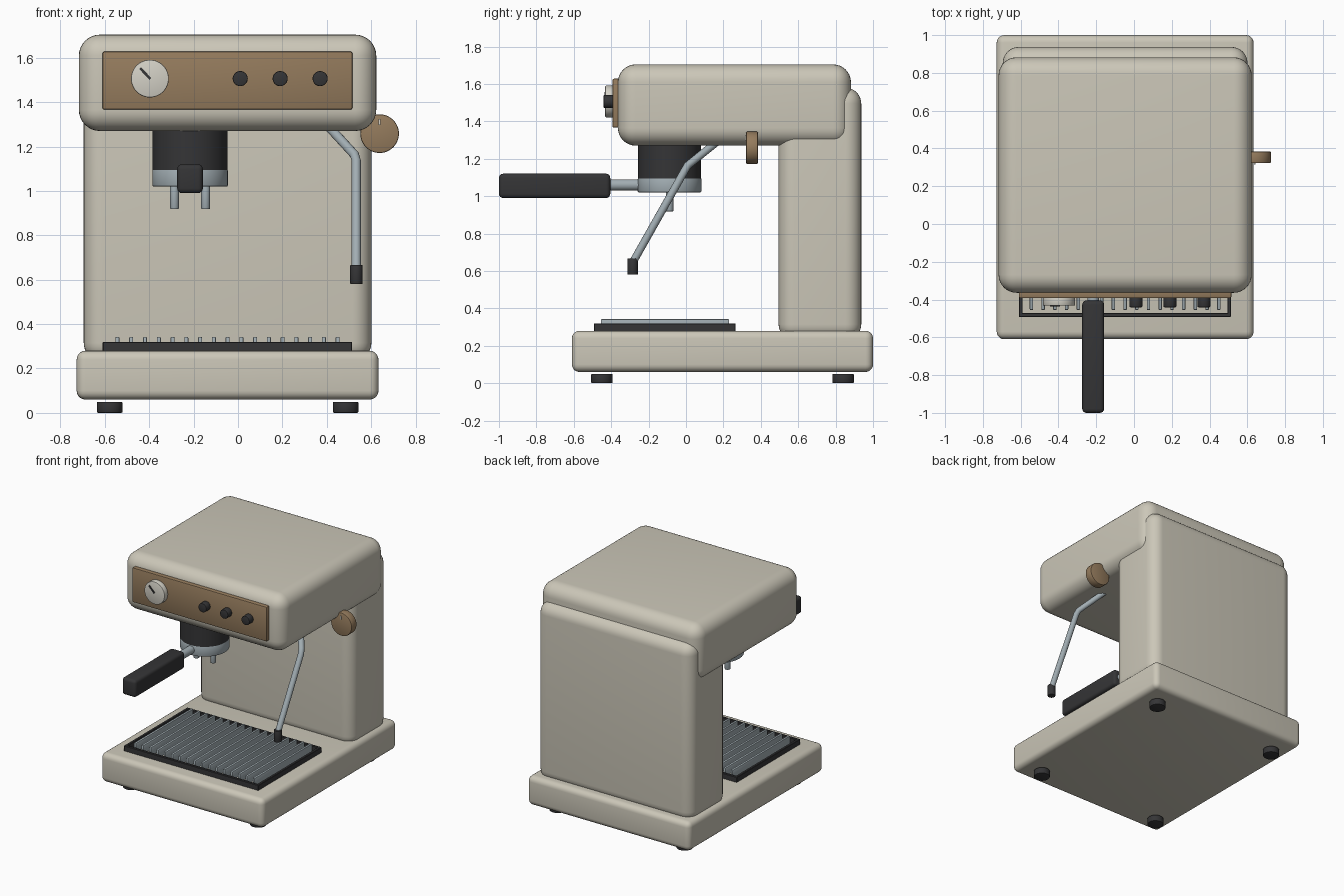
import bpy, math
from mathutils import Vector

if "Cube" in bpy.data.objects:
    bpy.data.objects.remove(bpy.data.objects["Cube"])


def material(name, rgb):
    m = bpy.data.materials.new(name)
    m.diffuse_color = (*rgb, 1)
    m.use_nodes = True
    m.node_tree.nodes["Principled BSDF"].inputs["Base Color"].default_value = m.diffuse_color
    return m


CREAM = material("warm cream enamel", (0.60, 0.57, 0.48))
WOOD = material("walnut", (0.30, 0.20, 0.11))
DARK = material("black plastic", (0.035, 0.035, 0.037))
STEEL = material("brushed steel", (0.36, 0.42, 0.45))
DIAL = material("pale dial", (0.66, 0.64, 0.57))


def finish(ob, name, mat, bevel=0, segments=3):
    ob.name = name
    ob.data.materials.append(mat)
    if bevel:
        mod = ob.modifiers.new("round", "BEVEL")
        mod.width, mod.segments = bevel, segments
        mod.limit_method, mod.angle_limit = "ANGLE", math.radians(40)
        bpy.ops.object.modifier_apply(modifier=mod.name)
    bpy.ops.object.shade_smooth_by_angle(angle=math.radians(35))
    return ob


def box(name, mat, x, y, z, bevel=0, segments=3):
    """Box from (min, max) ranges on each axis."""
    bpy.ops.mesh.primitive_cube_add(size=1, location=[sum(r) / 2 for r in (x, y, z)])
    ob = bpy.context.object
    ob.scale = [r[1] - r[0] for r in (x, y, z)]
    bpy.ops.object.transform_apply(location=False, rotation=False, scale=True)
    return finish(ob, name, mat, bevel, segments)


def rod(name, mat, a, b, r, bevel=0, sides=40):
    """Cylinder between two points."""
    a, b = Vector(a), Vector(b)
    bpy.ops.mesh.primitive_cylinder_add(vertices=sides, radius=r, depth=(b - a).length,
                                        location=(a + b) / 2)
    ob = bpy.context.object
    ob.rotation_euler = (b - a).to_track_quat("Z", "Y").to_euler()
    return finish(ob, name, mat, bevel, 2)


# Main body: base, rear column, overhanging head
box("base", CREAM, (-0.727, 0.633), (-0.61, 1.0), (0.06, 0.28), 0.04, 5)
box("rear_column", CREAM, (-0.695, 0.601), (0.495, 0.937), (0.23, 1.58), 0.085, 8)
box("head", CREAM, (-0.717, 0.623), (-0.364, 0.882), (1.27, 1.704), 0.095, 8)

# Feet
for i, x in enumerate((-0.578, 0.485)):
    for j, y in enumerate((-0.45, 0.84)):
        rod(f"foot_{i}{j}", DARK, (x, y, 0), (x, y, 0.05), 0.058, 0.006)

# Control panel with gauge and buttons
box("control_panel", WOOD, (-0.61, 0.515), (-0.393, -0.34), (1.366, 1.628), 0.008, 2)
GX, GZ = -0.397, 1.506
rod("gauge", DIAL, (GX, -0.38, GZ), (GX, -0.432, GZ), 0.085, 0.005, 48)
needle = box("gauge_needle", DARK, (-0.006, 0.006), (-0.437, -0.430), (-0.033, 0.033))
needle.location.x, needle.location.z = GX - 0.021, GZ + 0.023
needle.rotation_euler.y = math.radians(-43)
for i, x in enumerate((0.01, 0.19, 0.37)):
    rod(f"button_{i}", DARK, (x, -0.38, 1.506), (x, -0.441, 1.506), 0.034, 0.005)

# Brew group, portafilter and spouts
PX, PY = -0.216, -0.088
rod("group_head", DARK, (PX, PY, 1.095), (PX, PY, 1.32), 0.169, 0, 64)
rod("filter_basket", STEEL, (PX, PY, 1.02), (PX, PY, 1.097), 0.17, 0.005, 64)
rod("handle_neck", STEEL, (PX, -0.15, 1.06), (PX, -0.43, 1.06), 0.03)
box("portafilter_handle", DARK, (PX - 0.058, PX + 0.058), (-1.0, -0.405), (0.99, 1.12), 0.022, 4)
for i, dx in enumerate((-0.07, 0.07)):
    rod(f"spout_{i}", STEEL, (PX + dx, PY, 0.918), (PX + dx, PY, 1.04), 0.02, 0.004, 24)

# Drip tray: frame bars and upright slats
X0, X1, Y0, Y1, T = -0.61, 0.514, -0.492, 0.265, 0.02
for n, x, y in (("front", (X0, X1), (Y0, Y0 + T)), ("back", (X0, X1), (Y1 - T, Y1)),
                ("left", (X0, X0 + T), (Y0, Y1)), ("right", (X1 - T, X1), (Y0, Y1))):
    box(f"tray_frame_{n}", DARK, x, y, (0.27, 0.32), 0.003, 1)
for i in range(17):
    x = -0.543 + 0.062 * i
    box(f"tray_slat_{i}", STEEL, (x - 0.009, x + 0.009), (-0.455, 0.23), (0.275, 0.342), 0.004, 2)

# Steam wand: bent tube with dark tip
curve = bpy.data.curves.new("steam_wand", "CURVE")
curve.dimensions, curve.bevel_depth, curve.bevel_resolution = "3D", 0.021, 5
curve.use_fill_caps = True
pts = ((0.39, 0.19, 1.31), (0.525, 0.008, 1.163), (0.533, -0.008, 1.135), (0.533, -0.285, 0.645))
spline = curve.splines.new("POLY")
spline.points.add(len(pts) - 1)
for p, co in zip(spline.points, pts):
    p.co = (*co, 1)
wand = bpy.data.objects.new("steam_wand", curve)
bpy.context.collection.objects.link(wand)
bpy.ops.object.select_all(action="DESELECT")
wand.select_set(True)
bpy.context.view_layer.objects.active = wand
bpy.ops.object.convert(target="MESH")
finish(bpy.context.object, "steam_wand", STEEL)
rod("steam_tip", DARK, (0.533, -0.285, 0.58), (0.533, -0.285, 0.667), 0.028, 0.004, 32)

# Steam knob with its pointer mark
rod("steam_knob", WOOD, (0.638, 0.322, 1.258), (0.638, 0.384, 1.258), 0.087, 0.006, 48)
box("knob_mark", DIAL, (0.634, 0.642), (0.315, 0.324), (1.297, 1.323))
